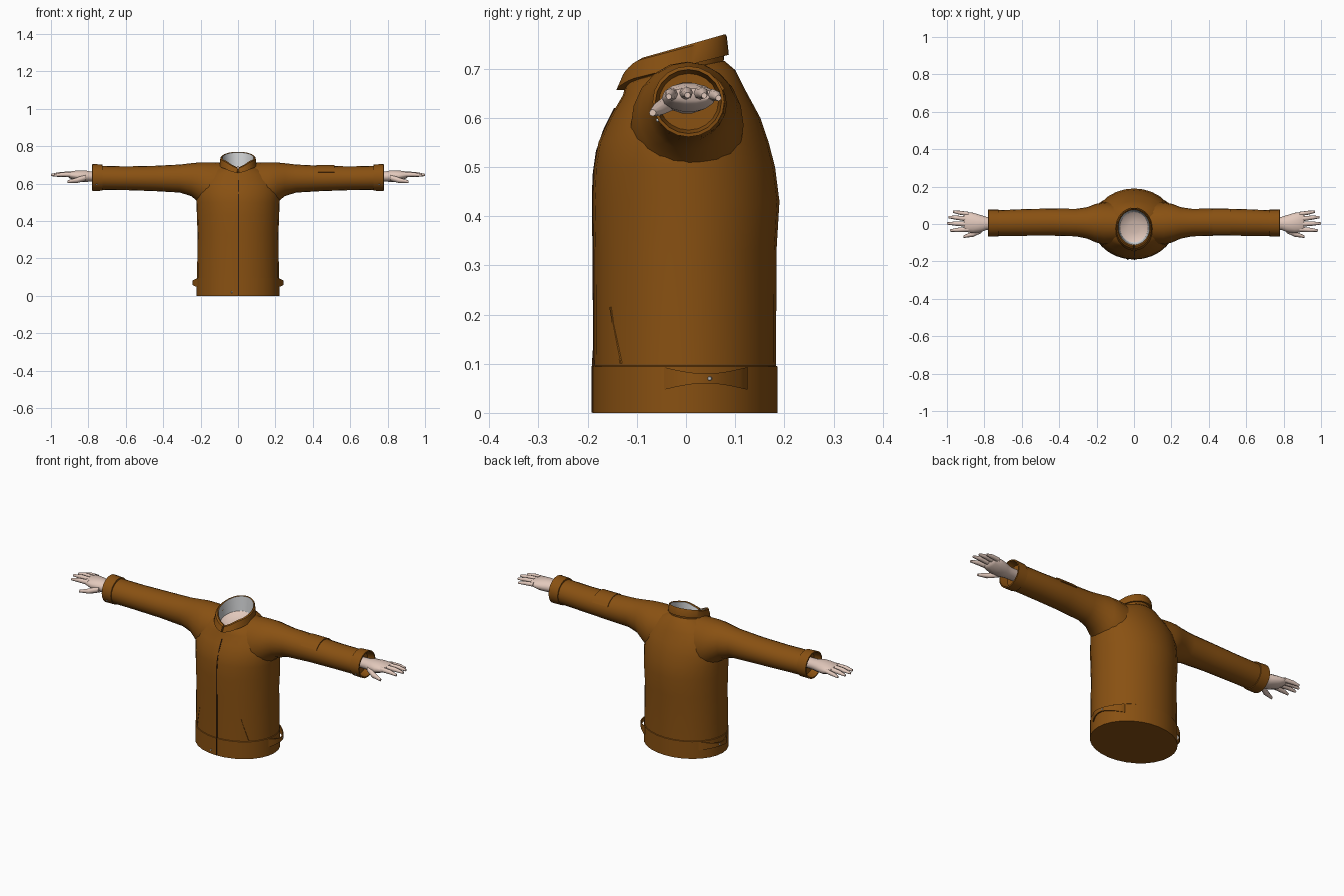
import bpy, bmesh, math
from mathutils import Vector

if "Cube" in bpy.data.objects:
    bpy.data.objects.remove(bpy.data.objects["Cube"])

def material(name, rgb):
    m = bpy.data.materials.new(name)
    m.diffuse_color = (*rgb, 1)
    m.use_nodes = True
    m.node_tree.nodes["Principled BSDF"].inputs["Base Color"].default_value = m.diffuse_color
    return m

BROWN = material("brown cloth", (0.25, 0.082, 0.006))
SEAM = material("dark seam", (0.035, 0.012, 0.003))
LINING = material("pale lining", (0.62, 0.63, 0.64))
SKIN = material("skin", (0.76, 0.58, 0.50))
METAL = material("metal snap", (0.55, 0.55, 0.55))

def finish(name, bm, mats, angle=40):
    bmesh.ops.recalc_face_normals(bm, faces=bm.faces)
    me = bpy.data.meshes.new(name)
    bm.to_mesh(me)
    bm.free()
    for m in mats:
        me.materials.append(m)
    ob = bpy.data.objects.new(name, me)
    bpy.context.collection.objects.link(ob)
    bpy.ops.object.select_all(action='DESELECT')
    bpy.context.view_layer.objects.active = ob
    ob.select_set(True)
    bpy.ops.object.shade_smooth_by_angle(angle=math.radians(angle))
    return ob

def loft(name, rings, mats, start=True, end=True, rule=None, angle=40):
    """Skin a list of closed rings; rule(i, k) gives the material index."""
    bm = bmesh.new()
    vs = [[bm.verts.new(p) for p in r] for r in rings]
    n = len(rings[0])
    for i in range(len(vs) - 1):
        for k in range(n):
            j = (k + 1) % n
            f = bm.faces.new((vs[i][k], vs[i][j], vs[i + 1][j], vs[i + 1][k]))
            if rule:
                f.material_index = rule(i, k)
    if start:
        bm.faces.new(vs[0])
    if end:
        bm.faces.new(vs[-1])
    return finish(name, bm, mats, angle)

def circle(n):
    return [(math.cos(2 * math.pi * k / n), math.sin(2 * math.pi * k / n)) for k in range(n)]

# Torso: height, half width, front y, back y, tilt
TORSO = [(0, .222, -.19, .186, 0), (.094, .222, -.19, .186, 0),
         (.096, .219, -.187, .183, 0), (.33, .216, -.188, .184, 0),
         (.43, .22, -.19, .19, 0), (.50, .222, -.187, .181, 0),
         (.55, .224, -.178, .168, 0), (.60, .212, -.155, .151, 0),
         (.65, .178, -.128, .122, .03), (.685, .13, -.122, .10, .12),
         (.70, .092, -.112, .078, .2)]

def torso_ring(z, rx, y0, y1, tilt):
    c, ry = (y0 + y1) / 2, (y1 - y0) / 2
    return [(rx * u, c + ry * v, z + tilt * (c + ry * v)) for u, v in circle(28)]

loft("jacket_body", [torso_ring(*s) for s in TORSO], [BROWN], end=False, angle=50)

def section(z):
    for a, b in zip(TORSO, TORSO[1:]):
        if z <= b[0]:
            t = (z - a[0]) / (b[0] - a[0])
            return [p + (q - p) * t for p, q in zip(a, b)]

def front_strip(name, x0, z0, x1, z1, w, lift, mat, steps=14):
    """Thin strip lying on the front of the torso."""
    rings = []
    for i in range(steps + 1):
        t = i / steps
        x, z = x0 + (x1 - x0) * t, z0 + (z1 - z0) * t
        _, rx, y0, y1, _ = section(z)
        c, ry = (y0 + y1) / 2, (y1 - y0) / 2
        def y(px):
            return c - ry * math.sqrt(1 - (px / rx) ** 2)
        a, b = x - w, x + w
        rings.append([(a, y(a) - lift, z), (b, y(b) - lift, z),
                      (b, y(b) + .003, z), (a, y(a) + .003, z)])
    loft(name, rings, [mat])

front_strip("front_closure_seam", 0.003, .001, 0.003, .62, .0025, .002, SEAM)

# Collar: folded band swept around the neck, open at the front
rings = []
for i in range(41):
    a = -3.1 + 6.2 * i / 40          # angle measured from the back
    t = (1 + math.cos(a)) / 2        # 0 at front, 1 at back
    notch = max(0, 1 - (math.pi - abs(a)) / .75)
    top = .713 + .057 * t - .028 * notch
    def pt(rx, y0, y1, z):
        return (rx * math.sin(a), (y0 + y1) / 2 + (y1 - y0) / 2 * math.cos(a), z)
    rings.append([pt(.076, -.10, .066, .65 + .04 * t), pt(.084, -.112, .076, top - .003),
                  pt(.088, -.12, .08, top), pt(.094, -.130, .083, top - .005),
                  pt(.099, -.142, .087, top - .042 + .012 * notch),
                  pt(.090, -.125, .078, top - .042 + .012 * notch),
                  pt(.088, -.112, .074, .655 + .04 * t)])
loft("collar", rings, [BROWN, LINING], rule=lambda i, k: 1 if k == 0 else 0)

# Neck inside the collar: pale lining rim and a shallow skin bowl
def neck_ring(s, z):
    return [(.086 * s * u, -.017 + .092 * s * v, z + .2 * .092 * s * v) for u, v in circle(28)]
loft("neck_lining", [neck_ring(1, .685), neck_ring(.85, .668)], [LINING], False, False)
loft("neck_skin", [neck_ring(.88, .674), neck_ring(.7, .664), neck_ring(.35, .658)], [SKIN], False, True)

# Sleeves: x, low z, high z, front y, back y
SLEEVE = [(.08, .42, .712, -.112, .112), (.16, .455, .714, -.112, .117),
          (.21, .50, .713, -.096, .106), (.25, .533, .709, -.078, .09),
          (.31, .552, .702, -.066, .081), (.45, .56, .695, -.062, .083),
          (.60, .565, .692, -.063, .079), (.735, .567, .695, -.063, .073)]
CUFF = [(.723, .575, .69, -.058, .068), (.725, .562, .702, -.067, .077),
        (.779, .561, .705, -.068, .078), (.78, .568, .698, -.062, .072),
        (.74, .575, .69, -.055, .066)]

def limb_ring(s, x, z0, z1, y0, y1, n=20):
    return [(s * x, (y0 + y1) / 2 + (y1 - y0) / 2 * u, (z0 + z1) / 2 + (z1 - z0) / 2 * v)
            for u, v in circle(n)]

# Hand: palm sections, then digits as base, middle, tip with radii
PALM = [(.73, .612, .664, -.03, .035), (.79, .61, .666, -.032, .038),
        (.82, .608, .672, -.044, .048), (.86, .612, .671, -.049, .06),
        (.895, .625, .666, -.043, .063), (.908, .634, .66, -.038, .058)]
DIGITS = {"little_finger": [(.885, .053, .647, .012), (.935, .061, .645, .0105), (.968, .066, .64, .006)],
          "ring_finger": [(.885, .026, .65, .0135), (.95, .034, .65, .0115), (.992, .037, .645, .006)],
          "middle_finger": [(.885, -.001, .65, .014), (.95, .002, .651, .012), (1.0, .003, .646, .006)],
          "index_finger": [(.885, -.028, .648, .0135), (.945, -.032, .648, .0115), (.985, -.035, .643, .006)],
          "thumb": [(.815, -.03, .632, .018), (.86, -.054, .618, .0145), (.912, -.068, .61, .007)]}

for s, side in ((1, "left"), (-1, "right")):
    loft(side + "_sleeve", [limb_ring(s, *r) for r in SLEEVE], [BROWN], angle=50)
    loft(side + "_cuff", [limb_ring(s, *r) for r in CUFF], [BROWN], False, True)
    loft(side + "_palm", [limb_ring(s, *r, 14) for r in PALM], [SKIN], angle=60)
    for name, pts in DIGITS.items():
        rows = []
        for x, y, z, r in pts:
            rows.append([(s * x, y + r * u, z + r * v) for u, v in circle(8)])
        loft(side + "_" + name, rows, [SKIN], angle=60)
    # slanted pocket opening
    front_strip(side + "_pocket_seam", s * .155, .10, s * .125, .215, .0018, .001, BROWN)
    # waist tab, pinched in the middle and bulging off the hem
    rows = []
    for i in range(13):
        t = i / 12
        y = -.045 + .17 * t
        mid = math.sin(math.pi * t)
        h = .023 - .013 * mid
        x = .222 * math.sqrt(1 - (y / .188) ** 2) + .022 * mid
        rows.append([(s * (x + .002), y, .07 - h), (s * (x + .002), y, .07 + h),
                     (s * (x - .004), y, .07 + h), (s * (x - .004), y, .07 - h)])
    loft(side + "_waist_tab", rows, [BROWN])

def snap(name, centre, normal, r=.005):
    bm = bmesh.new()
    rot = Vector((0, 0, 1)).rotation_difference(Vector(normal)).to_matrix().to_4x4()
    bmesh.ops.create_cone(bm, cap_ends=True, segments=10, radius1=r, radius2=r * .7, depth=.005, matrix=rot)
    bmesh.ops.translate(bm, verts=bm.verts, vec=centre)
    finish(name, bm, [METAL])

for s, side in ((1, "left"), (-1, "right")):
    snap(side + "_tab_snap", (s * .239, .048, .07), (s, 0, 0))
    snap(side + "_cuff_snap", (s * .755, -.058, .595), (0, -1, -.5), .004)
snap("hem_snap", (-.033, -.189, .02), (0, -1, 0))

# Sleeve pocket: curved patch over the upper front of the left sleeve
rows = []
for x in (.42, .515):
    arc = [math.radians(25 + 14 * k) for k in range(10)]
    row = [(x, .01 + .076 * math.cos(a), .628 + .071 * math.sin(a)) for a in arc]
    row += [(x, .01 + .06 * math.cos(a), .628 + .058 * math.sin(a)) for a in reversed(arc)]
    rows.append(row)
loft("sleeve_pocket", rows, [BROWN])
